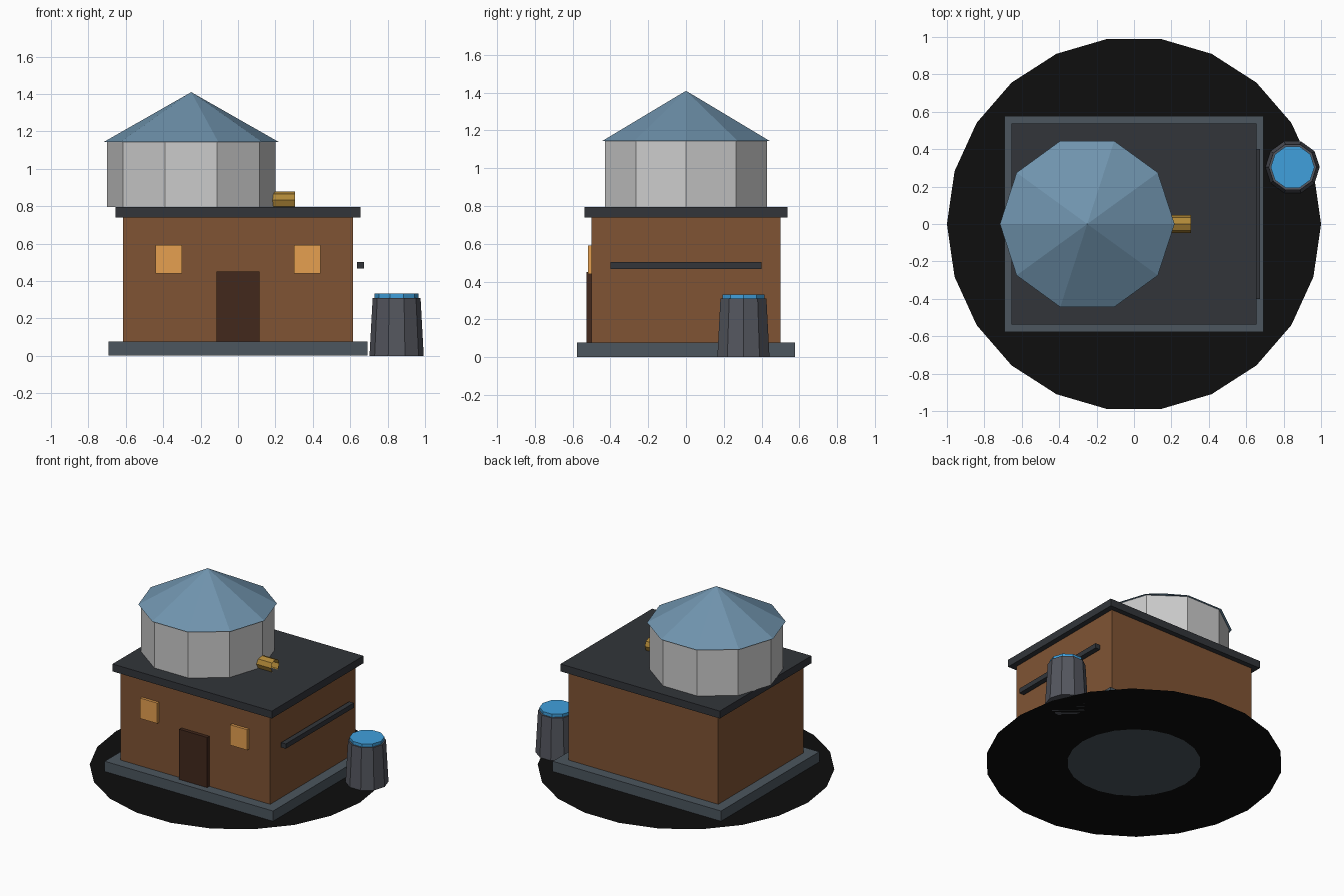
import bpy, bmesh, math
from mathutils import Matrix

if "Cube" in bpy.data.objects:
    bpy.data.objects.remove(bpy.data.objects["Cube"])


def paint(name, rgb):
    # sRGB 0-255 to linear diffuse colour
    m = bpy.data.materials.new(name)
    m.diffuse_color = [((c / 255 + 0.055) / 1.055) ** 2.4 if c > 10 else c / 3300 for c in rgb] + [1]
    m.use_nodes = True
    m.node_tree.nodes["Principled BSDF"].inputs["Base Color"].default_value = m.diffuse_color
    return m


brown = paint("brown_wall", (128, 84, 52))
dark_wood = paint("dark_wood", (66, 40, 28))
glow = paint("warm_window", (230, 160, 80))
slate = paint("slate", (76, 86, 94))
charcoal = paint("charcoal", (50, 53, 58))
blue_roof = paint("blue_roof", (112, 148, 174))
brass = paint("brass", (176, 136, 56))
barrel_grey = paint("barrel_grey", (84, 86, 94))
water_blue = paint("water_blue", (64, 160, 220))
black = paint("black", (14, 14, 14))


def finish(name, bm, mat=None):
    me = bpy.data.meshes.new(name)
    bm.to_mesh(me)
    bm.free()
    ob = bpy.data.objects.new(name, me)
    bpy.context.collection.objects.link(ob)
    if mat:
        me.materials.append(mat)
    return ob


def box(name, x, y, z, mat):
    bm = bmesh.new()
    size = [b - a for a, b in (x, y, z)]
    mid = [(a + b) / 2 for a, b in (x, y, z)]
    bmesh.ops.create_cube(bm, size=1, matrix=Matrix.Translation(mid) @ Matrix.Diagonal(size + [1]))
    return finish(name, bm, mat)


def cone(name, sides, r1, r2, centre, z0, z1, mat=None):
    # first corner points along +x
    bm = bmesh.new()
    bmesh.ops.create_cone(bm, cap_ends=True, segments=sides, radius1=r1, radius2=r2, depth=z1 - z0)
    first = max(bm.verts, key=lambda v: v.co.xy.length)
    turn = Matrix.Rotation(-math.atan2(first.co.y, first.co.x), 4, 'Z')
    bm.transform(Matrix.Translation((centre[0], centre[1], (z0 + z1) / 2)) @ turn)
    return finish(name, bm, mat)


# Flat ground ring
bm = bmesh.new()
N = 22
rings = [[bm.verts.new((r * math.cos(math.tau * i / N), r * math.sin(math.tau * i / N), 0))
          for i in range(N)] for r in (0.45, 1.0)]
for i in range(N):
    j = (i + 1) % N
    bm.faces.new((rings[0][i], rings[1][i], rings[1][j], rings[0][j]))
finish("ground_ring", bm, black)

# Building
box("foundation", (-0.692, 0.692), (-0.577, 0.577), (0.001, 0.077), slate)
box("walls", (-0.615, 0.615), (-0.5, 0.5), (0.077, 0.74), brown)
box("roof_slab", (-0.655, 0.655), (-0.538, 0.538), (0.74, 0.795), charcoal)
box("door", (-0.115, 0.115), (-0.526, -0.49), (0.077, 0.45), dark_wood)
for side, x in (("left", -0.37), ("right", 0.37)):
    box("window_" + side, (x - 0.07, x + 0.07), (-0.52, -0.495), (0.44, 0.592), glow)
box("side_rail", (0.635, 0.673), (-0.4, 0.4), (0.467, 0.503), charcoal)

# Rooftop tank with pointed roof
cone("tank", 10, 0.45, 0.45, (-0.25, 0), 0.795, 1.144)
cone("tank_roof", 10, 0.467, 0, (-0.25, 0), 1.144, 1.41, blue_roof)

# Open spout pipe
bm = bmesh.new()
ends = [[bm.verts.new((x, 0.048 * math.cos(math.tau * i / 8), 0.832 + 0.048 * math.sin(math.tau * i / 8)))
         for i in range(8)] for x in (0.15, 0.306)]
for i in range(8):
    j = (i + 1) % 8
    bm.faces.new((ends[0][i], ends[0][j], ends[1][j], ends[1][i]))
bmesh.ops.recalc_face_normals(bm, faces=bm.faces)
finish("spout_pipe", bm, brass)

# Water barrel
cone("barrel", 10, 0.145, 0.128, (0.848, 0.304), 0, 0.31, barrel_grey)
cone("barrel_water", 10, 0.117, 0.117, (0.848, 0.304), 0.29, 0.333, water_blue)
